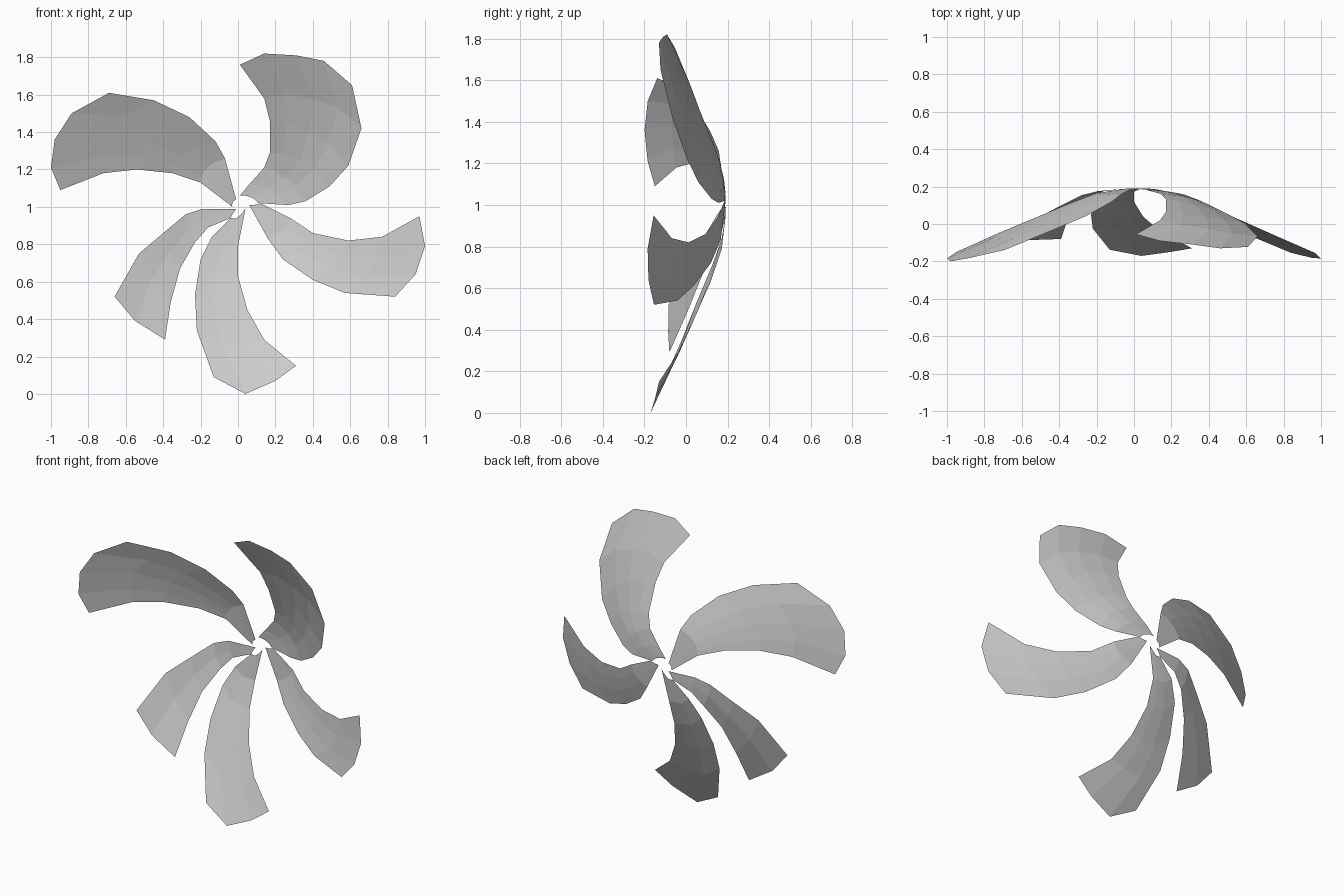
import bpy, bmesh
from math import hypot
from mathutils import Vector

if "Cube" in bpy.data.objects:
    bpy.data.objects.remove(bpy.data.objects["Cube"])

# Shared dome profile: (distance from hub, depth y)
DOME = [(0, .192), (.1, .188), (.2, .175), (.3, .15), (.4, .105), (.5, .06), (.625, .008),
        (.75, -.05), (.85, -.1), (.92, -.138), (.97, -.155), (1.0, -.17), (1.03, -.19)]
HUB_Z = 1.0


def dome_y(x, z):
    r = hypot(x, z - HUB_Z)
    for (r0, y0), (r1, y1) in zip(DOME, DOME[1:]):
        if r <= r1 or r1 == DOME[-1][0]:
            return y0 + (y1 - y0) * (r - r0) / (r1 - r0)


# Petal: lofted sheet between two edge paths (base to tip), its end following the tip outline
def petal(name, edge_a, edge_b, tip):
    a = [Vector(p) for p in edge_a]
    b = [Vector(p) for p in edge_b]
    outline = [a[-1]] + [Vector(p) for p in tip] + [b[-1]]
    rows, cols = len(a) - 1, len(outline) - 1
    bulge = [p - a[-1].lerp(b[-1], j / cols) for j, p in enumerate(outline)]
    tip_width = (b[-1] - a[-1]).length
    bm = bmesh.new()
    grid = []
    for i in range(rows + 1):
        k = 1 if i == rows else min(1, (b[i] - a[i]).length / tip_width) * 0.8
        row = []
        for j in range(cols + 1):
            p = a[i].lerp(b[i], j / cols) + bulge[j] * k
            row.append(bm.verts.new((p.x, dome_y(p.x, p.y), p.y)))
        grid.append(row)
    for r0, r1 in zip(grid, grid[1:]):
        for j in range(cols):
            bm.faces.new((r0[j], r0[j + 1], r1[j + 1], r1[j]))
    # face the open side of the dome to the front
    bm.normal_update()
    if sum(f.normal.y for f in bm.faces) > 0:
        bmesh.ops.reverse_faces(bm, faces=bm.faces[:])
    mesh = bpy.data.meshes.new(name)
    bm.to_mesh(mesh)
    bm.free()
    bpy.context.collection.objects.link(bpy.data.objects.new(name, mesh))


petal("top_petal",
      [(.01, 1.06), (.06, 1.12), (.14, 1.21), (.17, 1.29), (.17, 1.46), (.14, 1.58), (.01, 1.76)],
      [(.11, 1.02), (.27, 1.01), (.36, 1.03), (.49, 1.11), (.59, 1.22), (.66, 1.42), (.61, 1.65)],
      [(.14, 1.82), (.31, 1.81), (.46, 1.78)])

petal("right_petal",
      [(.12, 1.02), (.28, .94), (.40, .86), (.59, .82), (.77, .84), (.97, .95)],
      [(.06, 1.01), (.16, .83), (.24, .72), (.40, .61), (.57, .54), (.84, .52)],
      [(1.0, .79), (.95, .64)])

petal("bottom_petal",
      [(-.04, .94), (-.14, .84), (-.20, .72), (-.23, .53), (-.22, .34), (-.13, .09)],
      [(.04, .99), (0, .79), (0, .63), (.05, .45), (.14, .29), (.31, .15)],
      [(.04, 0), (.20, .07)])

petal("lower_left_petal",
      [(-.01, .99), (-.19, .99), (-.28, .96), (-.40, .86), (-.53, .75), (-.66, .52)],
      [(-.04, .94), (-.16, .89), (-.23, .81), (-.31, .67), (-.36, .49), (-.39, .29)],
      [(-.55, .39)])

petal("upper_left_petal",
      [(-.01, 1.04), (-.07, 1.26), (-.12, 1.35), (-.26, 1.48), (-.45, 1.57), (-.69, 1.61)],
      [(-.03, 1.0), (-.20, 1.13), (-.35, 1.18), (-.54, 1.20), (-.72, 1.18), (-.95, 1.09)],
      [(-.89, 1.50), (-.98, 1.36), (-1.0, 1.21)])
